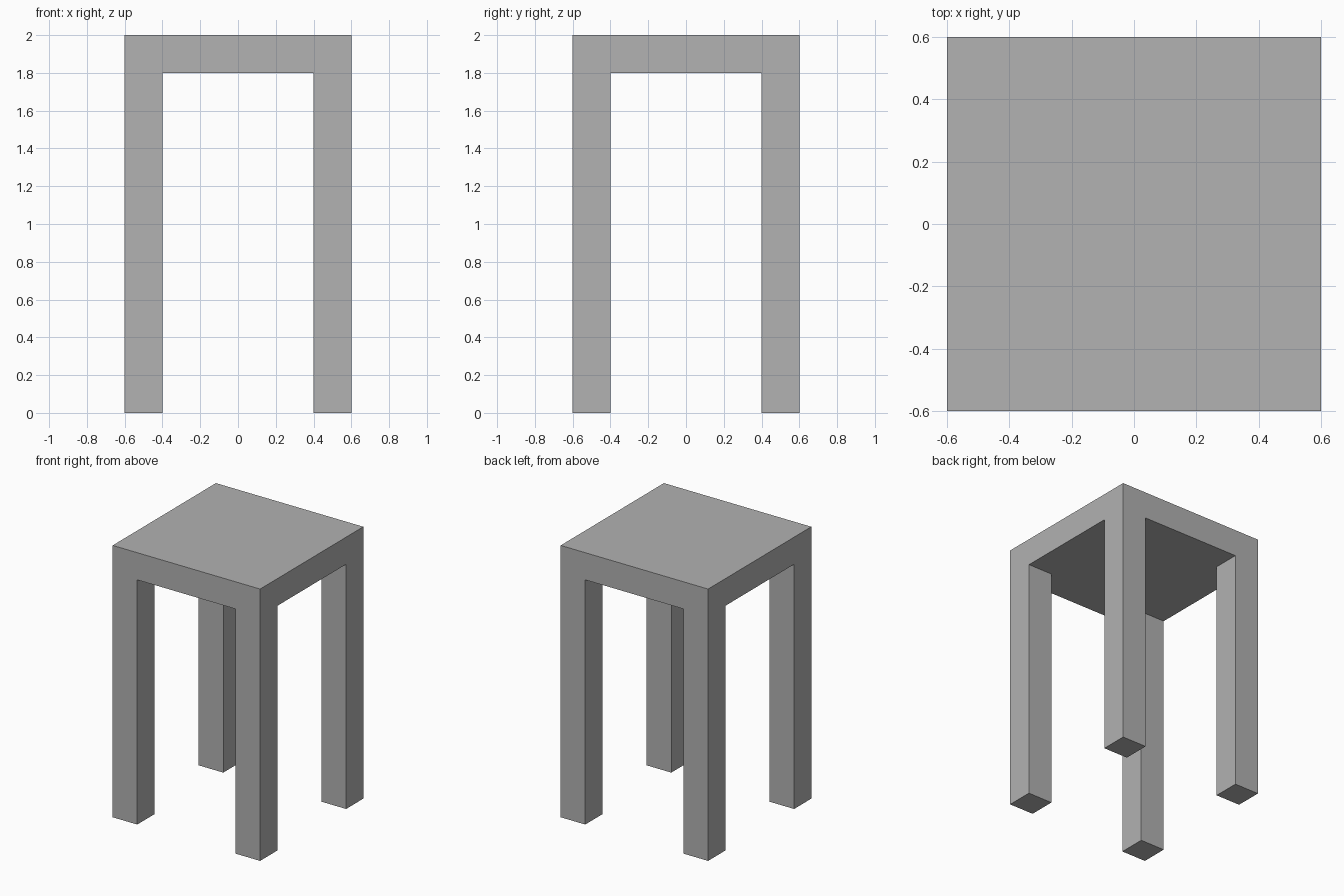
import bpy
import bmesh

cube = bpy.data.objects.get("Cube")
if cube:
    bpy.data.objects.remove(cube, do_unlink=True)

HALF = 0.6      # half width of the seat
INNER = 0.4     # inner face of the legs
HEIGHT = 2.0
SEAT = 0.2      # seat thickness

# Plain grey material
grey = bpy.data.materials.new("plain grey")
grey.use_nodes = True
colour = (0.445, 0.445, 0.445, 1.0)
grey.diffuse_color = colour
grey.node_tree.nodes["Principled BSDF"].inputs["Base Color"].default_value = colour

# Seat slab, cut into a three by three layout
bm = bmesh.new()
bmesh.ops.create_cube(bm, size=1.0)
for v in bm.verts:
    v.co.x *= 2 * HALF
    v.co.y *= 2 * HALF
    v.co.z = HEIGHT if v.co.z > 0 else HEIGHT - SEAT
for axis in ((1, 0, 0), (0, 1, 0)):
    for side in (-INNER, INNER):
        bmesh.ops.bisect_plane(bm, geom=bm.verts[:] + bm.edges[:] + bm.faces[:],
                               plane_co=[a * side for a in axis], plane_no=axis)

# Legs pulled down from the four corner squares underneath
bm.normal_update()
corners = []
for f in bm.faces:
    c = f.calc_center_median()
    if f.normal.z < -0.5 and min(abs(c.x), abs(c.y)) > INNER:
        corners.append(f)
feet = bmesh.ops.extrude_discrete_faces(bm, faces=corners)["faces"]
for f in feet:
    for v in f.verts:
        v.co.z = 0.0

# Merge flat regions so that only the true edges remain
bmesh.ops.remove_doubles(bm, verts=bm.verts[:], dist=0.0001)
bmesh.ops.dissolve_limit(bm, angle_limit=0.01, verts=bm.verts[:], edges=bm.edges[:])
bmesh.ops.recalc_face_normals(bm, faces=bm.faces[:])

mesh = bpy.data.meshes.new("stool")
bm.to_mesh(mesh)
bm.free()
mesh.materials.append(grey)
stool = bpy.data.objects.new("stool", mesh)
bpy.context.collection.objects.link(stool)
